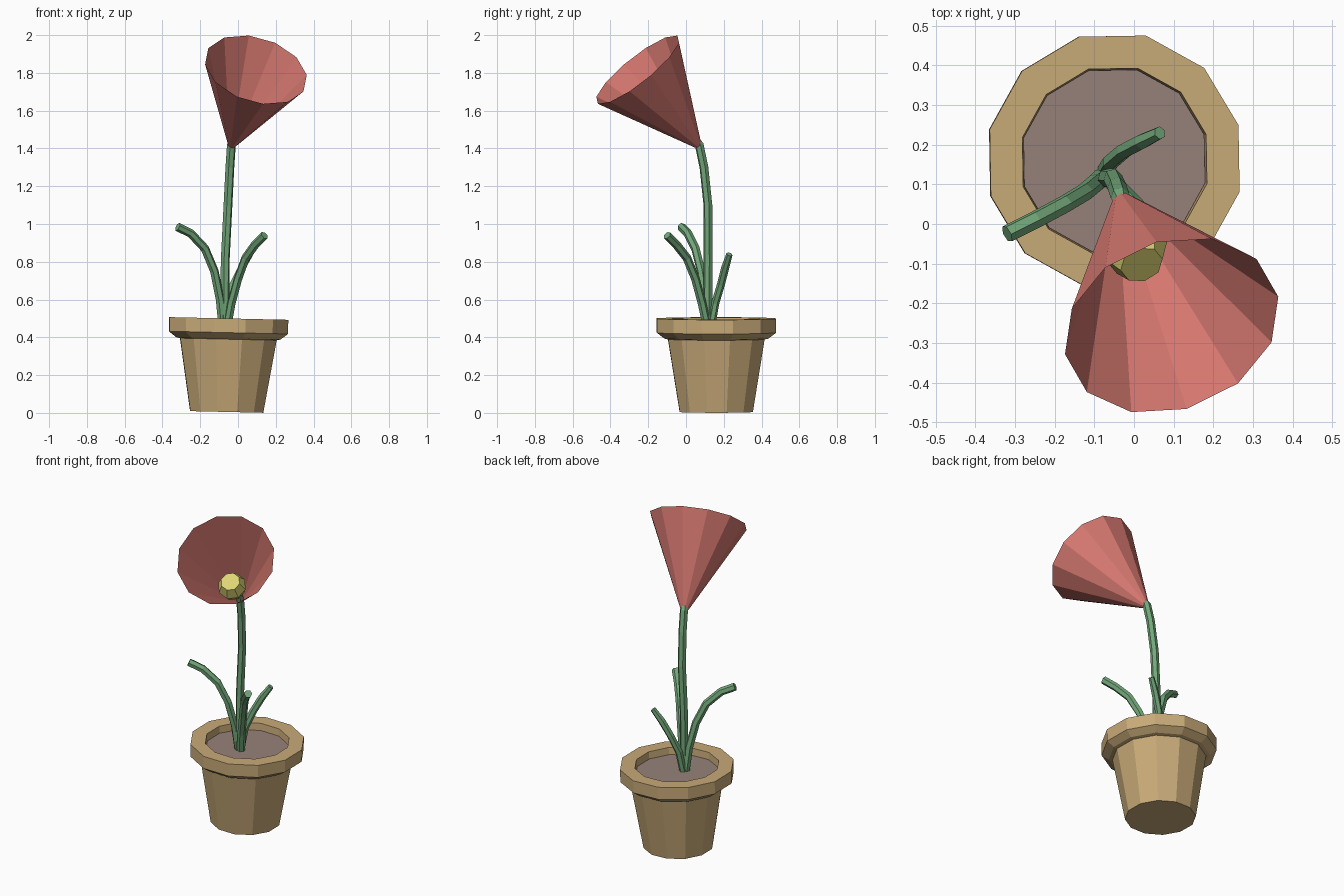
import bpy
import bmesh
from math import cos, sin, tau, radians
from mathutils import Matrix, Vector

default_cube = bpy.data.objects.get("Cube")
if default_cube:
    bpy.data.objects.remove(default_cube, do_unlink=True)


def make_material(name, srgb):
    """Flat material from 8-bit sRGB values."""
    rgb = [((c / 255 + 0.055) / 1.055) ** 2.4 for c in srgb]
    mat = bpy.data.materials.new(name)
    mat.use_nodes = True
    mat.diffuse_color = (*rgb, 1)
    bsdf = mat.node_tree.nodes["Principled BSDF"]
    bsdf.inputs["Base Color"].default_value = (*rgb, 1)
    bsdf.inputs["Roughness"].default_value = 0.8
    return mat


terracotta = make_material("tan clay", (200, 170, 120))
earth = make_material("brown soil", (150, 130, 121))
green = make_material("leaf green", (115, 168, 122))
coral = make_material("coral petal", (214, 120, 112))
yellow = make_material("yellow centre", (220, 212, 115))


def lathe(name, profile, sides, mat, matrix, phase=0.0, cap_start=False, cap_end=False):
    """Revolve (radius, height) points around local z, with optional end caps."""
    bm = bmesh.new()
    rings = []
    for r, z in profile:
        angles = [phase + tau * i / sides for i in range(sides)]
        rings.append([bm.verts.new((r * cos(a), r * sin(a), z)) for a in angles])
    for low, high in zip(rings, rings[1:]):
        for i in range(sides):
            j = (i + 1) % sides
            bm.faces.new((low[i], low[j], high[j], high[i]))
    if cap_start:
        bm.faces.new(rings[0][::-1])
    if cap_end:
        bm.faces.new(rings[-1])
    bm.transform(matrix)
    mesh = bpy.data.meshes.new(name)
    bm.to_mesh(mesh)
    bm.free()
    mesh.materials.append(mat)
    obj = bpy.data.objects.new(name, mesh)
    bpy.context.collection.objects.link(obj)
    return obj


def stalk(name, points, radius, tip=1.0):
    """Six-sided tube along a path; tip scales the radius of the last point."""
    curve = bpy.data.curves.new(name, "CURVE")
    curve.dimensions = "3D"
    curve.bevel_depth = radius
    curve.bevel_resolution = 1
    curve.use_fill_caps = True
    spline = curve.splines.new("POLY")
    spline.points.add(len(points) - 1)
    for point, co in zip(spline.points, points):
        point.co = (*co, 1)
    spline.points[-1].radius = tip
    spline.use_smooth = False
    curve.materials.append(green)
    obj = bpy.data.objects.new(name, curve)
    bpy.context.collection.objects.link(obj)
    bpy.ops.object.select_all(action="DESELECT")
    obj.select_set(True)
    bpy.context.view_layer.objects.active = obj
    bpy.ops.object.convert(target="MESH")


# Pot and soil, leaning very slightly
pot_frame = Matrix.Translation((-0.06, 0.16, 0.005)) @ Matrix.Rotation(radians(1.3), 4, "Y")
pot_profile = [(0.2, 0), (0.264, 0.385), (0.285, 0.39), (0.325, 0.42),
               (0.325, 0.495), (0.24, 0.495), (0.236, 0.44)]
lathe("pot", pot_profile, 12, terracotta, pot_frame, radians(16), cap_start=True)
lathe("soil", [(0.236, 0.44), (0.236, 0.452)], 12, earth, pot_frame, radians(16), cap_end=True)

# Stem and leaves
stalk("stem", [(-0.07, 0.115, 0.44), (-0.068, 0.117, 0.8), (-0.053, 0.116, 1.1),
               (-0.043, 0.095, 1.3), (-0.035, 0.07, 1.42), (-0.03, 0.055, 1.45)], 0.024, 0.7)
stalk("left_front_leaf", [(-0.06, 0.115, 0.44), (-0.035, 0.085, 0.58), (0, 0.05, 0.71),
                          (0.04, 0.005, 0.82), (0.09, -0.05, 0.89), (0.14, -0.1, 0.94)], 0.023)
stalk("right_leaf", [(-0.08, 0.12, 0.44), (-0.095, 0.105, 0.6), (-0.125, 0.08, 0.75),
                     (-0.175, 0.05, 0.87), (-0.25, 0.01, 0.95), (-0.32, -0.025, 0.985)], 0.023)
stalk("back_leaf", [(-0.075, 0.13, 0.44), (-0.06, 0.155, 0.58), (-0.025, 0.185, 0.68),
                    (0.02, 0.208, 0.77), (0.065, 0.23, 0.84)], 0.021, 0.8)

# Flower frame: local z runs from the cone tip to the middle of its open rim
tip = Vector((-0.035, 0.07, 1.41))
axis = Vector((0.095, -0.256, 1.817)) - tip
length = axis.length
z_dir = axis.normalized()
x_dir = Vector((0.266, 0.071, -0.027))
x_dir = (x_dir - z_dir * x_dir.dot(z_dir)).normalized()
y_dir = z_dir.cross(x_dir)
flower_frame = Matrix.Translation(tip) @ Matrix((x_dir, y_dir, z_dir)).transposed().to_4x4()

# Thin trumpet of petals and the yellow centre inside it
lathe("petal_trumpet", [(0.016, 0), (0.28, length)], 12, coral, flower_frame, cap_start=True)
centre_frame = Matrix.Translation((-0.01, -0.012, -0.005)) @ flower_frame
lathe("flower_centre", [(0.03, 0.1), (0.068, 0.16), (0.082, 0.205), (0.055, 0.265)],
      8, yellow, centre_frame, cap_start=True, cap_end=True)
